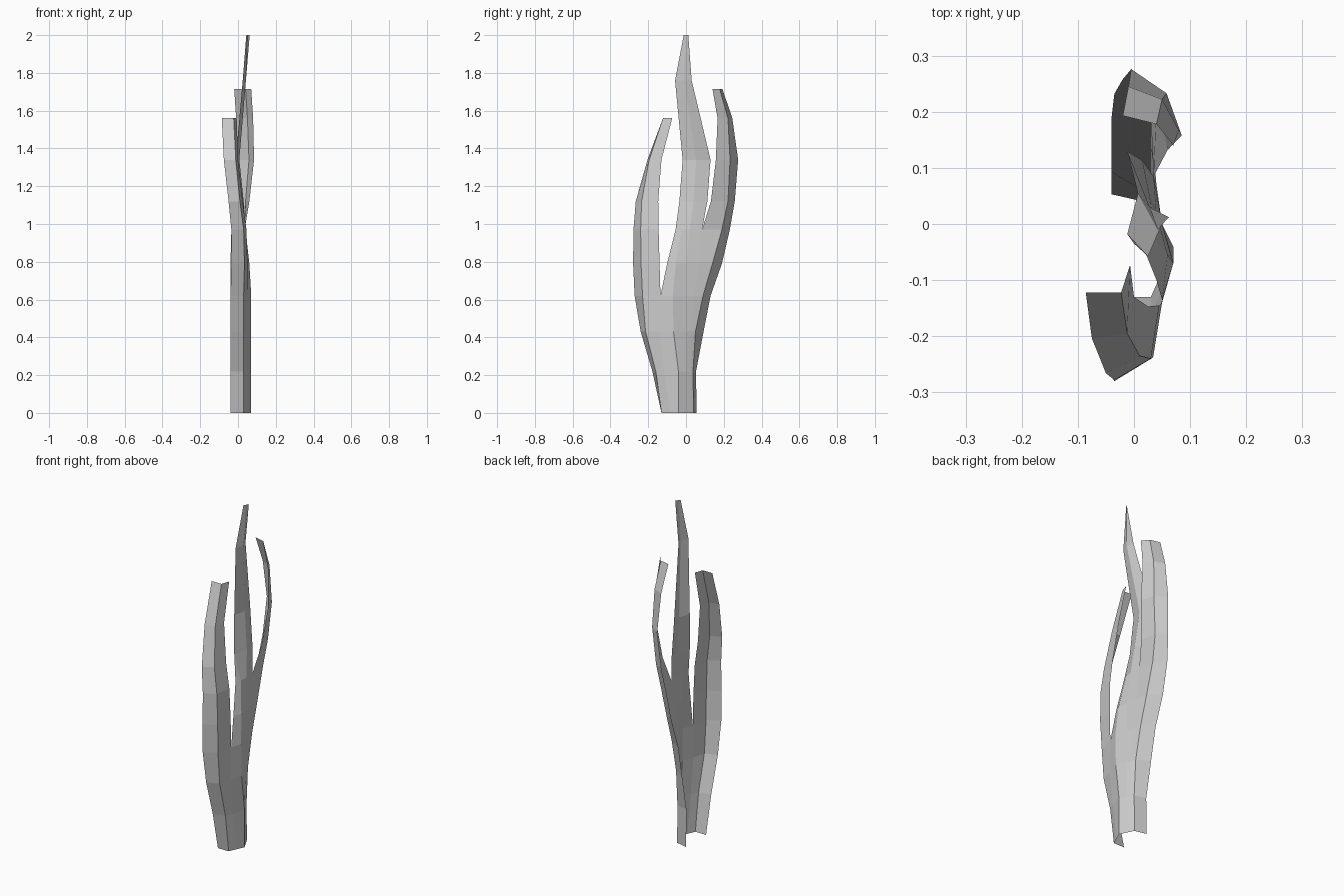
import bpy
import bmesh

# Remove the default object
default_cube = bpy.data.objects.get("Cube")
if default_cube:
    bpy.data.objects.remove(default_cube, do_unlink=True)

# Single plain grey for the whole sheet
grey = bpy.data.materials.new("plain grey")
grey.use_nodes = True
grey_value = (0.6, 0.6, 0.6, 1)
grey.diffuse_color = grey_value
grey.node_tree.nodes["Principled BSDF"].inputs["Base Color"].default_value = grey_value

UNIT = 0.01  # rib offsets are written in hundredths

# Heights of the cross-sections: a shared trunk, then each blade's own upper part
trunk_levels = [0, 22, 43, 62, 79, 97]
front_levels = trunk_levels + [112, 134, 156]
middle_levels = trunk_levels + [112, 134, 176, 200]
rear_levels = trunk_levels + [112, 134, 156, 171.5]


def rib(across, along):
    """Pair sideways (x) and depth (y) offsets, one pair per level."""
    return list(zip(across, along))


def build_blade(name, levels, ribs):
    """Skin neighbouring ribs into a thin, flat-shaded folded sheet."""
    bm = bmesh.new()
    columns = []
    for points in ribs:
        column = []
        for (x, y), z in zip(points, levels):
            column.append(bm.verts.new((x * UNIT, y * UNIT, z * UNIT)))
        columns.append(column)
    for left, right in zip(columns, columns[1:]):
        for i in range(len(levels) - 1):
            bm.faces.new((left[i], right[i], right[i + 1], left[i + 1]))
    # Ribs that run together collapse into one edge
    bmesh.ops.remove_doubles(bm, verts=bm.verts, dist=0.0005)
    mesh = bpy.data.meshes.new(name)
    bm.to_mesh(mesh)
    bm.free()
    mesh.materials.append(grey)
    blade = bpy.data.objects.new(name, mesh)
    bpy.context.scene.collection.objects.link(blade)
    return blade


# Seams shared by neighbouring blades, up to the notch where they part
front_seam = rib([5] * 4, [-8.5, -11.5, -14, -13.5])
rear_seam = rib([4] * 5 + [3.5], [2, 2, 2.5, 4.5, 7, 8.5])

# Front blade: outer flange edge, fold, inner edge
front_outer = rib([-4] * 4 + [-3.5, -3.5, -5, -7.5, -8.6],
                  [-13, -17.8, -24, -27.2, -28, -27.8, -26.6, -20.4, -12.2])
front_fold = rib([3] * 4 + [3.4, 3, 1, -1.2, -2.3],
                 [-13, -16, -21.4, -23, -23.8, -24, -23.5, -19.5, -12.2])
front_inner = front_seam + rib([5, 4.5, 2.5, 0, -0.7],
                               [-14, -14.5, -14.7, -13, -7.3])
build_blade("front_blade", front_levels, [front_outer, front_fold, front_inner])

# Middle blade: front edge, trunk corner that dies into it, fold, rear edge
middle_top = rib([0, -1.2, 2.5, 4.4], [-3.5, -1.8, -5.8, -1.2])
middle_front = front_seam + rib([4, 2.2], [-10, -5.5]) + middle_top
trunk_corner = rib([7] * 4 + [6, 3.5],
                   [-4, -4, -6.6, -7, -5.5, -2.4]) + middle_top
middle_fold = rib([5] * 5 + [4, 3, 0.7, 4.2, 5],
                  [0] * 5 + [2, 4, 5.4, -1, 0])
middle_rear = rear_seam + rib([1.5, -1.2, 2.8, 6.2], [11.3, 13, 3, 1.2])
build_blade("middle_blade", middle_levels,
            [middle_front, trunk_corner, middle_fold, middle_rear])

# Rear blade: inner edge, fold, outer flange edge
rear_inner = rear_seam + rib([6, 8.5, 8, 7], [13.2, 15.8, 16.7, 14])
rear_fold = rib([3] * 6 + [4, 5.8, 5, 4],
                [4, 3.7, 5, 9, 14, 19, 22.2, 23.3, 22.2, 17.8])
rear_outer = rib([-4] * 5 + [-3.5, -2, -0.5, -1, -2],
                 [5.6, 5.3, 9.3, 13, 19, 23.2, 25.8, 27.6, 24.5, 19.3])
build_blade("rear_blade", rear_levels, [rear_inner, rear_fold, rear_outer])
